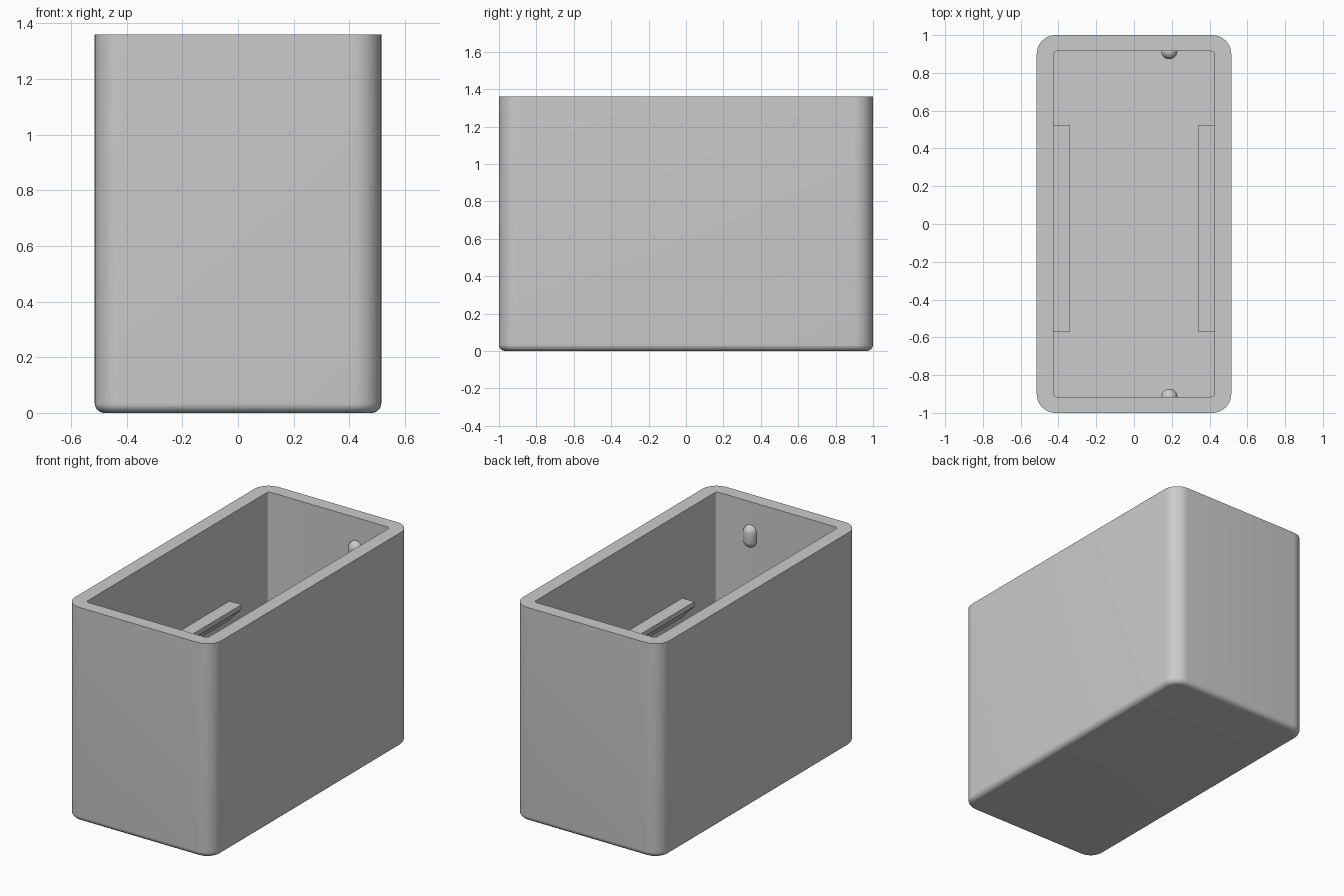
import bpy, bmesh, math
from mathutils import Vector

cube = bpy.data.objects.get("Cube")
if cube:
    bpy.data.objects.remove(cube)

HALF_X, HALF_Y, HEIGHT = 0.515, 1.0, 1.36
IN_X, IN_Y, FLOOR = 0.427, 0.915, 0.085
CORNER, FILLET = 0.1, 0.035

grey = bpy.data.materials.new("plain grey")
grey.use_nodes = True
colour = (0.6, 0.6, 0.6, 1)
grey.diffuse_color = colour
grey.node_tree.nodes["Principled BSDF"].inputs["Base Color"].default_value = colour


def finish(bm, name):
    bmesh.ops.recalc_face_normals(bm, faces=bm.faces)
    mesh = bpy.data.meshes.new(name)
    bm.to_mesh(mesh)
    bm.free()
    mesh.materials.append(grey)
    obj = bpy.data.objects.new(name, mesh)
    bpy.context.collection.objects.link(obj)
    bpy.ops.object.select_all(action="DESELECT")
    obj.select_set(True)
    bpy.context.view_layer.objects.active = obj
    bpy.ops.object.shade_smooth_by_angle(angle=math.radians(35))
    return obj


def rounded_ring(bm, hx, hy, radius, z, steps=10):
    """Ring of vertices around a rounded rectangle."""
    ring = []
    for quarter, (sx, sy) in enumerate([(1, 1), (-1, 1), (-1, -1), (1, -1)]):
        for i in range(steps + 1):
            a = (quarter + i / steps) * math.pi / 2
            ring.append(bm.verts.new((sx * (hx - radius) + radius * math.cos(a),
                                      sy * (hy - radius) + radius * math.sin(a), z)))
    return ring


# Open box: filleted base, outer wall, flat rim, inner wall and floor
bm = bmesh.new()
rings = []
for i in range(9):
    a = i / 8 * math.pi / 2
    inset = FILLET * (1 - math.sin(a))
    rings.append(rounded_ring(bm, HALF_X - inset, HALF_Y - inset, CORNER - inset,
                              FILLET * (1 - math.cos(a))))
rings.append(rounded_ring(bm, HALF_X, HALF_Y, CORNER, HEIGHT))
rings.append(rounded_ring(bm, IN_X, IN_Y, 0.02, HEIGHT))
rings.append(rounded_ring(bm, IN_X, IN_Y, 0.02, FLOOR))
for low, high in zip(rings, rings[1:]):
    for i in range(len(low)):
        j = (i + 1) % len(low)
        bm.faces.new((low[i], low[j], high[j], high[i]))
bm.faces.new(rings[0])
bm.faces.new(rings[-1])
finish(bm, "box_body")

# Side ledges: flat on top, sloping back to the wall underneath
LEDGE_TOP, TIP = 0.815, 0.342
for side, name in ((-1, "right_ledge"), (1, "left_ledge")):
    bm = bmesh.new()
    profile = [(IN_X, LEDGE_TOP), (TIP, LEDGE_TOP),
               (TIP, LEDGE_TOP - 0.03), (IN_X, LEDGE_TOP - 0.12)]
    face = bm.faces.new([bm.verts.new((side * x, -0.573, z)) for x, z in profile])
    out = bmesh.ops.extrude_face_region(bm, geom=[face])
    moved = [v for v in out["geom"] if isinstance(v, bmesh.types.BMVert)]
    bmesh.ops.translate(bm, verts=moved, vec=(0, 1.098, 0))
    finish(bm, name)

# End pegs: upright half capsules on the inner end walls
for side, name in ((-1, "front_peg"), (1, "back_peg")):
    bm = bmesh.new()
    bmesh.ops.create_uvsphere(bm, u_segments=24, v_segments=15, radius=0.043)
    for v in bm.verts:
        v.co.z += math.copysign(0.027, v.co.z)
    bmesh.ops.translate(bm, verts=bm.verts, vec=(0.187, side * IN_Y, 1.145))
    bmesh.ops.bisect_plane(bm, geom=bm.verts[:] + bm.edges[:] + bm.faces[:],
                           plane_co=Vector((0, side * (IN_Y + 0.004), 0)),
                           plane_no=Vector((0, side, 0)), clear_outer=True)
    finish(bm, name)
